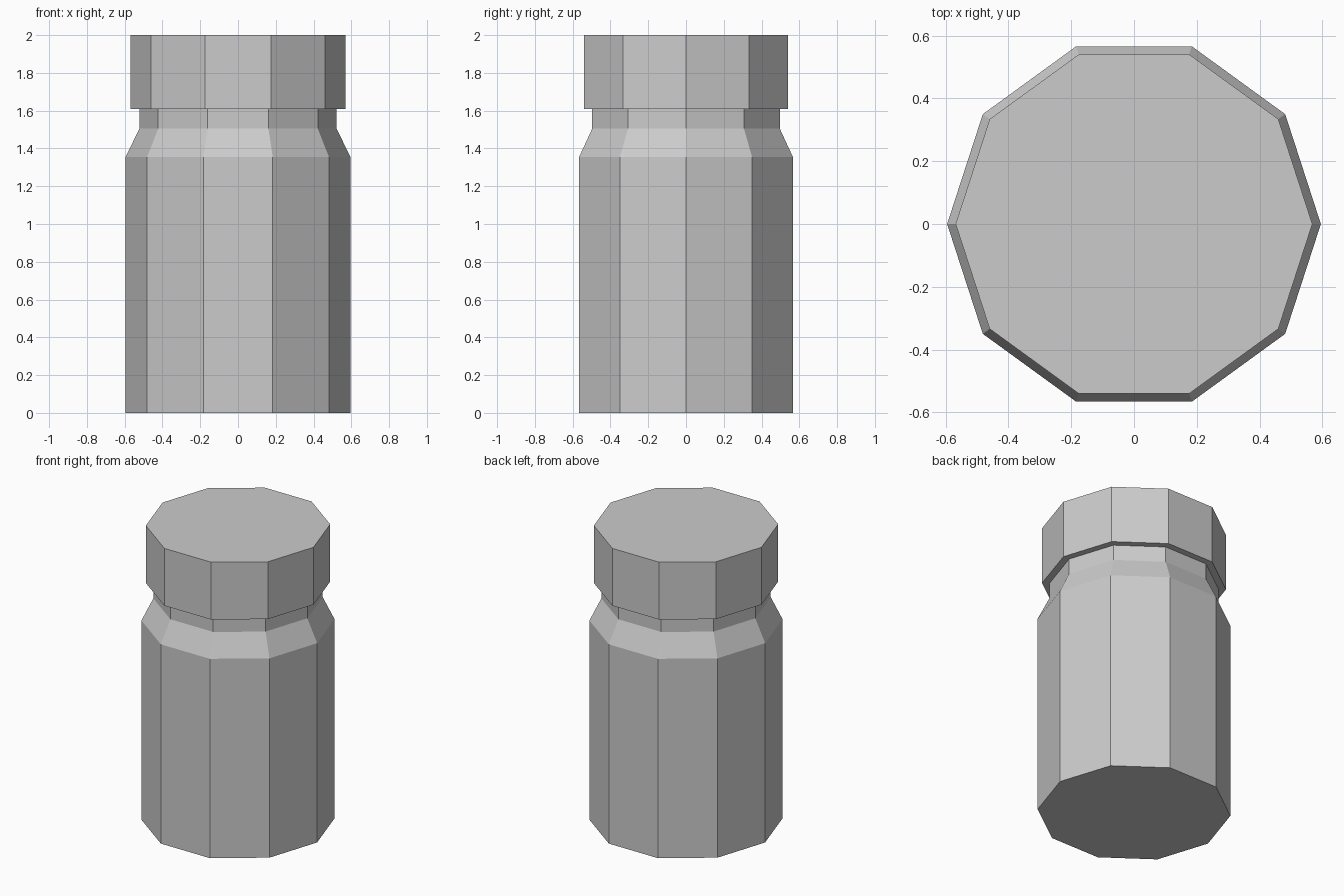
import bpy
import bmesh
from math import cos, sin, tau

SIDES = 10

cube = bpy.data.objects.get("Cube")
if cube:
    bpy.data.objects.remove(cube, do_unlink=True)

# Single plain grey for every part
grey = bpy.data.materials.new("plain_grey")
grey.use_nodes = True
colour = (0.6, 0.6, 0.6, 1.0)
grey.diffuse_color = colour
grey.node_tree.nodes["Principled BSDF"].inputs["Base Color"].default_value = colour


def lathe(name, profile):
    """Closed, flat-shaded faceted solid from (radius, height) pairs."""
    bm = bmesh.new()
    rings = [[bm.verts.new((r * cos(tau * i / SIDES), r * sin(tau * i / SIDES), z))
              for i in range(SIDES)] for r, z in profile]
    for low, high in zip(rings, rings[1:]):
        for i in range(SIDES):
            j = (i + 1) % SIDES
            bm.faces.new((low[i], low[j], high[j], high[i]))
    bm.faces.new(rings[0][::-1])
    bm.faces.new(rings[-1])
    mesh = bpy.data.meshes.new(name)
    bm.to_mesh(mesh)
    bm.free()
    mesh.materials.append(grey)
    obj = bpy.data.objects.new(name, mesh)
    bpy.context.collection.objects.link(obj)
    return obj


# Bottle body with sloped shoulder and neck, the neck tucked into the cap
lathe("bottle_body", [(0.595, 0), (0.595, 1.355), (0.522, 1.505), (0.522, 1.63)])

# Overhanging lid
lathe("cap", [(0.568, 1.61), (0.568, 2.0)])
